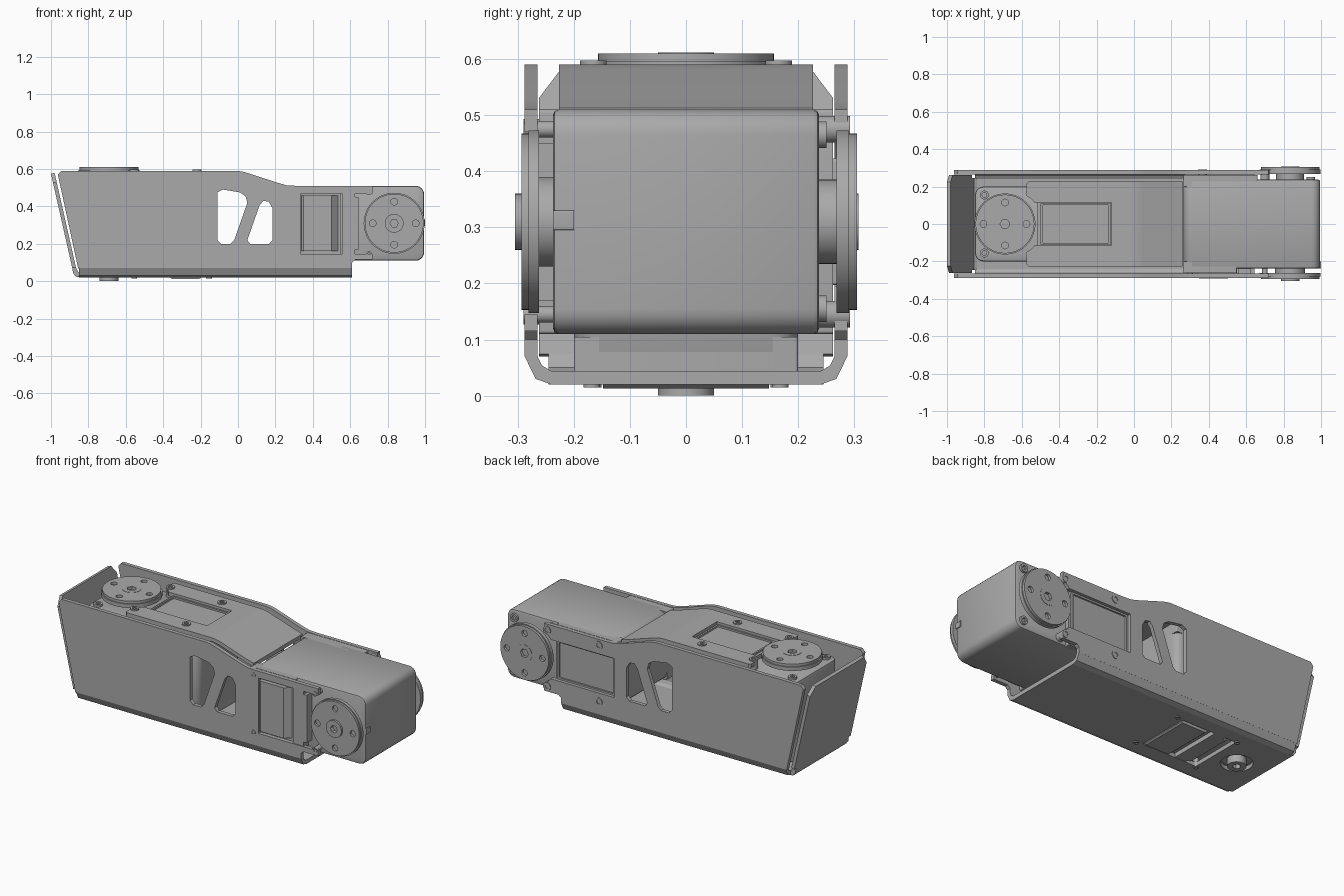
import bpy, bmesh, math
from mathutils import Matrix, Vector

if "Cube" in bpy.data.objects:
    bpy.data.objects.remove(bpy.data.objects["Cube"], do_unlink=True)

grey = bpy.data.materials.new("machined grey")
grey.use_nodes = True
GREY = (0.4, 0.4, 0.4, 1)
grey.diffuse_color = GREY
grey.node_tree.nodes["Principled BSDF"].inputs["Base Color"].default_value = GREY


def frame(x, y, z, origin=(0, 0, 0)):
    m = Matrix((x, y, z)).transposed().to_4x4()
    m.translation = Vector(origin)
    return m


FLAT = Matrix()
SIDE = frame((1, 0, 0), (0, 0, 1), (0, -1, 0))    # outline in x-z, depth towards the front
CROSS = frame((0, 1, 0), (0, 0, 1), (1, 0, 0))    # outline in y-z, depth along x


def plate(name, loops, z0, z1, m=FLAT, bevel=0):
    """Extrude an outline; any further loops are holes."""
    bm = bmesh.new()
    edges = []
    for loop in loops:
        vs = [bm.verts.new((p[0], p[1], z0)) for p in loop]
        edges += [bm.edges.new((a, b)) for a, b in zip(vs, vs[1:] + vs[:1])]
    bmesh.ops.triangle_fill(bm, use_beauty=True, use_dissolve=False,
                            edges=edges, normal=(0, 0, 1))
    ext = bmesh.ops.extrude_face_region(bm, geom=bm.faces[:], use_keep_orig=True)
    bmesh.ops.translate(bm, vec=(0, 0, z1 - z0),
                        verts=[v for v in ext["geom"] if isinstance(v, bmesh.types.BMVert)])
    if bevel:
        bmesh.ops.dissolve_limit(bm, angle_limit=0.01, verts=bm.verts[:], edges=bm.edges[:])
    bmesh.ops.recalc_face_normals(bm, faces=bm.faces[:])
    if bevel:
        rim = [e for e in bm.edges if e.is_manifold and e.calc_face_angle() > 1]
        bmesh.ops.bevel(bm, geom=rim, offset=bevel, segments=2, profile=0.5, affect="EDGES")
    for f in bm.faces:
        f.smooth = True
    for e in bm.edges:
        e.smooth = e.is_manifold and e.calc_face_angle() < 0.5
    bm.transform(m)
    me = bpy.data.meshes.new(name)
    bm.to_mesh(me)
    bm.free()
    me.materials.append(grey)
    ob = bpy.data.objects.new(name, me)
    bpy.context.collection.objects.link(ob)
    return ob


def arc(cx, cy, r, a0, a1, n):
    return [(cx + r * math.cos(math.radians(a0 + (a1 - a0) * i / n)),
             cy + r * math.sin(math.radians(a0 + (a1 - a0) * i / n))) for i in range(n + 1)]


def circle(cx, cy, r, n=40):
    return arc(cx, cy, r, 0, 360, n)[:-1]


def rect(x0, x1, y0, y1, r=0.006):
    return (arc(x1 - r, y1 - r, r, 0, 90, 5) + arc(x0 + r, y1 - r, r, 90, 180, 5)
            + arc(x0 + r, y0 + r, r, 180, 270, 5) + arc(x1 - r, y0 + r, r, 270, 360, 5))


def horn(name, z0, z1, m):
    # Output disc with four bolt holes and a raised face
    mid = z0 + (z1 - z0) * 0.6
    step = 1 if z1 > z0 else -1
    plate(name + "_base", [circle(0, 0, 0.163, 56)], z0, mid, m)
    holes = [circle(0.115 * a, 0.115 * b, 0.018, 12)
             for a, b in ((1, 0), (-1, 0), (0, 1), (0, -1))]
    plate(name + "_face", [circle(0, 0, 0.157, 56), circle(0, 0, 0.026, 6)] + holes, mid, z1, m)
    plate(name + "_boss", [circle(0, 0, 0.05, 32), circle(0, 0, 0.026, 6)],
          z1, z1 + 0.002 * step, m)


def motor(name, m, idler):
    # Casing: rounded core with taller blocks behind the axis
    plate(name + "_core", [rect(-0.16, 0.57, -0.2, 0.2, 0.045)], -0.237, 0.237, m, 0.01)
    plate(name + "_upper_block", [rect(0.175, 0.57, -0.2, 0.2)], 0.2, 0.262, m)
    plate(name + "_lower_block", [rect(0.285, 0.57, -0.2, 0.2)], -0.262, -0.2, m)
    plate(name + "_end_tab", [rect(-0.165, -0.15, -0.015, 0.02, 0.003)], -0.237, -0.2, m)
    plate(name + "_label_frame", [rect(0.19, 0.565, -0.113, 0.113), rect(0.2, 0.555, -0.103, 0.103)],
          0.26, 0.272, m)
    # Sloping rear cover and the clamp beside it
    across = m @ frame((1, 0, 0), (0, 0, 1), (0, -1, 0))
    plate(name + "_rear_cover", [[(0.287, -0.25), (0.335, -0.292), (0.485, -0.292),
                                  (0.495, -0.285), (0.495, -0.25)]], -0.148, 0.148, across)
    plate(name + "_clamp", [[(0.19, -0.14), (0.21, -0.14), (0.21, -0.175), (0.28, -0.175),
                             (0.28, 0.175), (0.21, 0.175), (0.21, 0.14), (0.19, 0.14)]],
          -0.283, -0.23, m)
    # Drive horn, necks and rear hub
    plate(name + "_neck", [circle(0, 0, 0.075)], 0.23, 0.272, m)
    horn(name + "_horn", 0.268, 0.305, m)
    plate(name + "_rear_neck", [circle(0, 0, 0.08)], -0.262, -0.23, m)
    plate(name + "_rear_hub", [circle(0, 0, 0.05), circle(0, 0, 0.022, 6)], -0.305, -0.255, m)
    if idler:
        horn(name + "_idler", -0.262, -0.293, m)
    # Screws
    for s in (1, -1):
        for i, (x, y, z0, z1) in enumerate(((0.135, 0.165, 0.23, 0.292), (0.47, 0.165, 0.25, 0.292),
                                            (-0.11, 0.155, 0.23, 0.25), (0.135, 0.165, -0.29, -0.23),
                                            (0.535, 0.168, -0.29, -0.25))):
            r = 0.024 if z0 > 0 else 0.015
            plate(f"{name}_screw_{i}", [circle(x, y * s, r, 18), circle(x, y * s, r * 0.55, 6)], z0, z1, m)


AX, AZ, BX, BZ = -0.69, 0.305, 0.835, 0.31
motor("base_motor", Matrix.Translation((AX, 0, AZ)), False)
motor("end_motor", frame((-1, 0, 0), (0, 0, 1), (0, 1, 0), (BX, 0, BZ)), True)

# Side plates with two windows each
windows = [[(-0.11, 0.22), (-0.09, 0.2), (-0.04, 0.2), (-0.02, 0.22), (0.05, 0.42),
            (0.04, 0.455), (0.01, 0.475), (-0.08, 0.49), (-0.11, 0.475)],
           [(0.05, 0.22), (0.065, 0.2), (0.165, 0.2), (0.185, 0.22), (0.185, 0.39),
            (0.165, 0.425), (0.135, 0.43), (0.115, 0.405)]]
slope = [(0.26, 0.513), (0.21, 0.527), (0.05, 0.579), (0.02, 0.587), (-0.01, 0.59)]
lower = [(-0.855, 0.07), (0.61, 0.07), (0.61, 0.1), (0.625, 0.115), (0.72, 0.115)]
upper = [(0.72, 0.51), (0.31, 0.51)] + slope + [(-0.945, 0.59), (-0.963, 0.57)]


def horn_notch(cx, cy, back):
    # Outline of the clearance round a horn, running into the label opening
    a = arc(cx, cy, 0.195, 234, 216, 5)
    b = arc(cx, cy, 0.195, 144, 126, 5)
    return a + [(back, a[-1][1]), (back, b[0][1])] + b


plate("left_side_plate", [lower + horn_notch(BX, BZ, 0.265) + upper] + windows, -0.288, -0.265, SIDE)
plate("right_side_plate", [lower + [(0.72, 0.145), (0.335, 0.145), (0.335, 0.47), (0.72, 0.47)]
                           + upper] + windows, 0.265, 0.288, SIDE)

# Floor and its bent edges
plate("floor_plate", [[(-0.845, -0.24), (0.61, -0.24), (0.61, 0.24), (-0.845, 0.24)],
                      circle(AX, 0, 0.085), rect(-0.55, -0.19, -0.16, 0.16, 0.015)], 0.02, 0.044)
bend = [(0.24, 0.02), (0.268, 0.03), (0.288, 0.071), (0.265, 0.071), (0.257, 0.054), (0.24, 0.044)]
for side, s in (("left", 1), ("right", -1)):
    plate(side + "_floor_bend", [[(y * s, z) for y, z in bend]], -0.85, 0.61, CROSS)

# Slanted end plate, with its top corners cut off
plate("end_plate_bend", [[(-0.886, 0.07), (-0.882, 0.045), (-0.868, 0.025), (-0.84, 0.02),
                          (-0.84, 0.044), (-0.855, 0.05), (-0.866, 0.074)]], -0.245, 0.245, SIDE)
tilt = Vector((-0.114, 0, 0.505))
high = tilt.length
up = tilt.normalized()
plate("end_plate", [[(-0.262, 0), (0.262, 0), (0.262, high - 0.05), (0.225, high),
                     (-0.225, high), (-0.262, high - 0.05)]], -0.02, 0,
      frame((0, -1, 0), up, Vector((0, -1, 0)).cross(up), (-0.886, 0, 0.07)))

# Top cover: flat part notched round the horn, then a slope down to the end motor
notch = horn_notch(-AX, 0, -(AX + 0.57))
plate("top_cover", [[(-x, y) for x, y in notch] + [(-0.575, 0.215), (-0.565, 0.226), (-0.01, 0.226),
                    (-0.01, -0.226), (-0.565, -0.226), (-0.575, -0.215)]], 0.567, 0.59)
plate("top_cover_slope", [slope + [(x, z - 0.023) for x, z in reversed(slope)]], -0.226, 0.226, SIDE)
